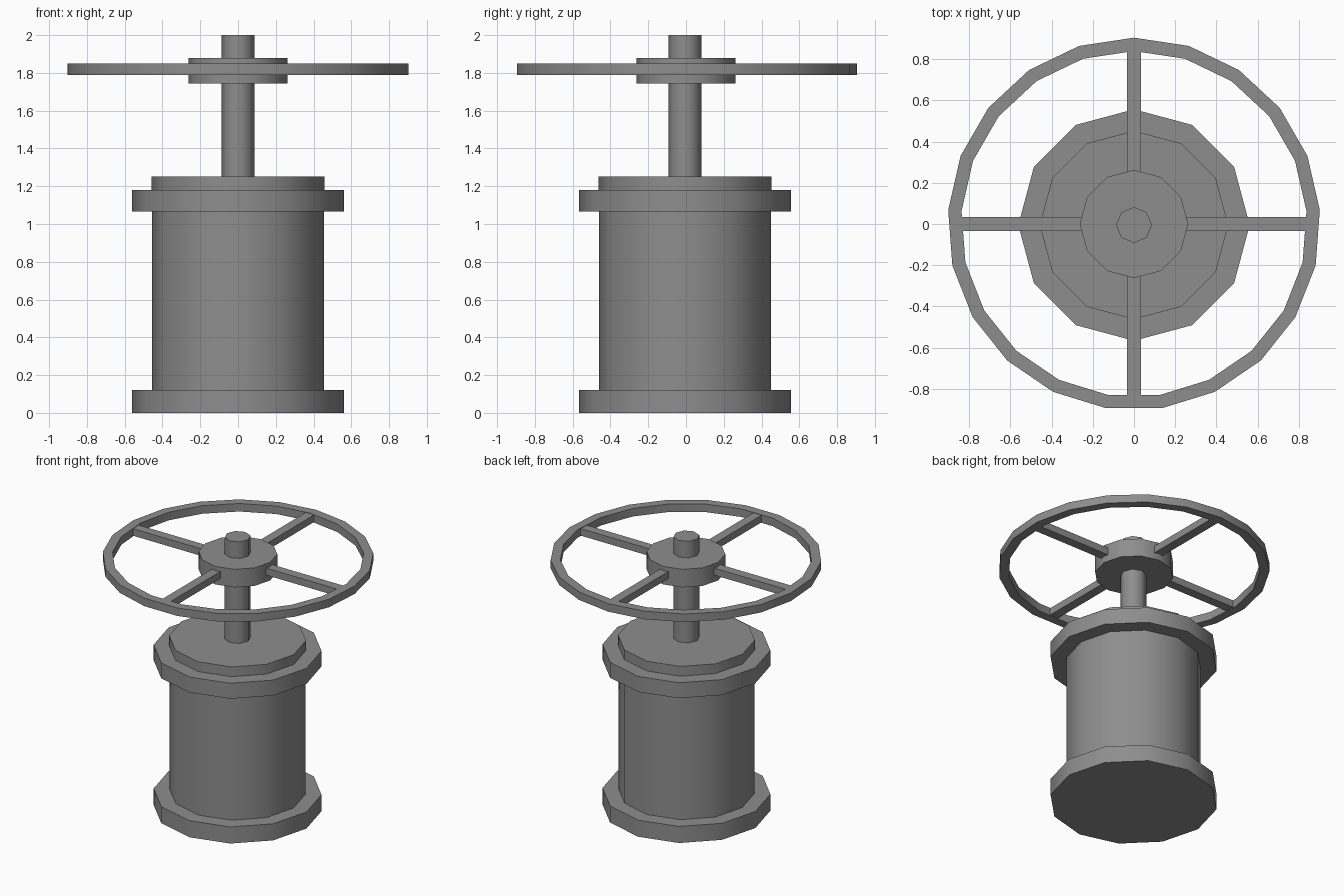
import bpy
import bmesh
import math
from mathutils import Matrix

cube = bpy.data.objects.get("Cube")
if cube:
    bpy.data.objects.remove(cube, do_unlink=True)

# Single grey metal
metal = bpy.data.materials.new("grey_metal")
metal.use_nodes = True
GREY = (0.27, 0.27, 0.27, 1.0)
metal.diffuse_color = GREY
metal.node_tree.nodes["Principled BSDF"].inputs["Base Color"].default_value = GREY


def finish(name, bm, smooth=True):
    bmesh.ops.recalc_face_normals(bm, faces=bm.faces)
    mesh = bpy.data.meshes.new(name)
    bm.to_mesh(mesh)
    bm.free()
    mesh.materials.append(metal)
    obj = bpy.data.objects.new(name, mesh)
    bpy.context.collection.objects.link(obj)
    if smooth:
        bpy.ops.object.select_all(action="DESELECT")
        obj.select_set(True)
        bpy.context.view_layer.objects.active = obj
        bpy.ops.object.shade_smooth_by_angle(angle=math.radians(50))
    return obj


def cylinder(name, radius, bottom, top, sides, y=-0.005):
    """Upright prism with its first corner on the +y axis."""
    bm = bmesh.new()
    bmesh.ops.create_cone(
        bm, cap_ends=True, segments=sides, radius1=radius, radius2=radius,
        depth=top - bottom,
        matrix=Matrix.Translation((0, y, (bottom + top) / 2)))
    return finish(name, bm)


def ring(name, inner, outer, bottom, top, sides):
    """Rectangular section spun round the z axis from +y."""
    bm = bmesh.new()
    section = [(inner, bottom), (outer, bottom), (outer, top), (inner, top)]
    loops = []
    for i in range(sides):
        a = math.tau * i / sides
        loops.append([bm.verts.new((r * math.sin(a), r * math.cos(a), z))
                      for r, z in section])
    for i in range(sides):
        here, after = loops[i], loops[(i + 1) % sides]
        for j in range(4):
            k = (j + 1) % 4
            bm.faces.new((here[j], here[k], after[k], after[j]))
    return finish(name, bm)


# Valve body with its flanges and cap
cylinder("base_flange", 0.562, 0.0, 0.122, 12)
cylinder("body", 0.455, 0.122, 1.066, 12)
cylinder("top_flange", 0.562, 1.066, 1.18, 12)
cylinder("cap_disc", 0.458, 1.18, 1.252, 12)

# Threaded stem, plain, and wheel hub
cylinder("stem", 0.087, 1.252, 2.0, 8)
cylinder("wheel_hub", 0.263, 1.745, 1.878, 12, y=0.0)

# Hand wheel rim and four spokes
ring("wheel_rim", 0.84, 0.905, 1.79, 1.849, 21)
for i, side in enumerate(("back", "left", "front", "right")):
    bm = bmesh.new()
    bmesh.ops.create_cube(bm, size=1.0)
    turn = Matrix.Rotation(-i * math.pi / 2, 4, "Z")
    place = Matrix.Translation((0, 0.53, 1.82))
    size = Matrix.Diagonal((0.068, 0.62, 0.052, 1))
    bmesh.ops.transform(bm, matrix=turn @ place @ size, verts=bm.verts)
    finish("spoke_" + side, bm, smooth=False)
